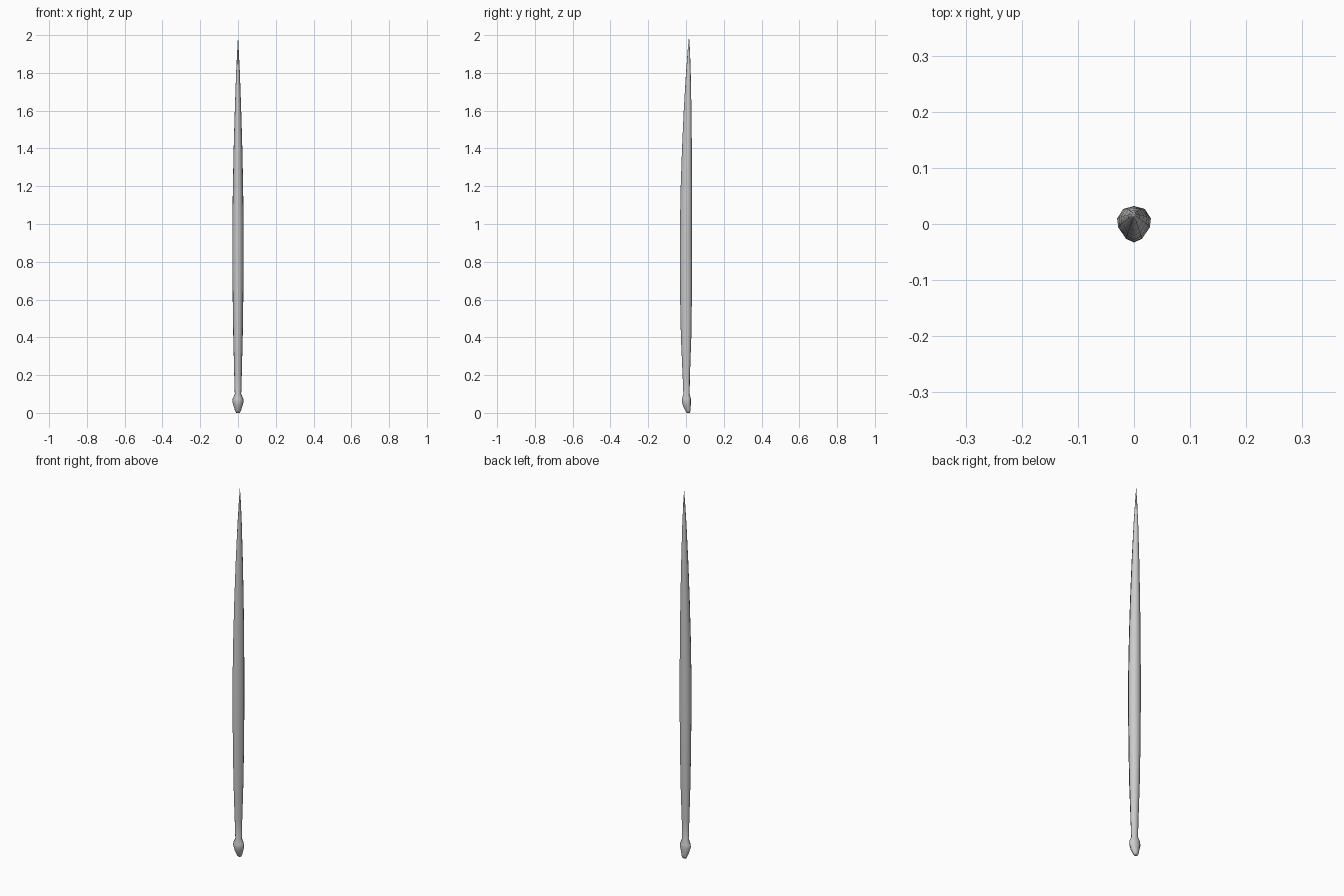
import bpy, bmesh

# Half of the ten-sided cross-section (x, y), narrower at the front
half = [(0, -1), (0.48, -0.79), (0.94, -0.16), (1, 0.31), (0.64, 0.84), (0, 1)]
section = half + [(-x, y) for x, y in reversed(half[1:-1])]

# Stations: z, half width, front y, back y
stations = [
    (0.00, 0.010, 0.004, 0.020),
    (0.012, 0.016, -0.004, 0.024),
    (0.035, 0.023, -0.015, 0.025),
    (0.06, 0.030, -0.022, 0.027),
    (0.075, 0.028, -0.021, 0.026),
    (0.10, 0.017, -0.014, 0.019),
    (0.20, 0.020, -0.018, 0.021),
    (0.40, 0.025, -0.027, 0.028),
    (0.60, 0.028, -0.031, 0.031),
    (0.80, 0.030, -0.033, 0.032),
    (1.00, 0.030, -0.032, 0.032),
    (1.20, 0.027, -0.028, 0.032),
    (1.40, 0.023, -0.021, 0.031),
    (1.60, 0.017, -0.012, 0.029),
    (1.80, 0.010, 0.000, 0.025),
    (1.92, 0.004, 0.009, 0.021),
]

# Spine: lofted shaft with a knobbed root
bm = bmesh.new()
rings = []
for z, w, f, b in stations:
    rings.append([bm.verts.new((x * w, (f + b) / 2 + y * (b - f) / 2, z))
                  for x, y in section])
n = len(section)
for lo, hi in zip(rings, rings[1:]):
    for i in range(n):
        j = (i + 1) % n
        bm.faces.new((lo[i], lo[j], hi[j], hi[i]))
bm.faces.new(list(reversed(rings[0])))

# Pointed tip
tip = bm.verts.new((0, 0.016, 1.995))
for i in range(n):
    bm.faces.new((rings[-1][i], rings[-1][(i + 1) % n], tip))
bmesh.ops.recalc_face_normals(bm, faces=bm.faces)
for face in bm.faces:
    face.smooth = True

mesh = bpy.data.meshes.new("spine")
bm.to_mesh(mesh)
bm.free()
bpy.context.collection.objects.link(bpy.data.objects.new("spine", mesh))
